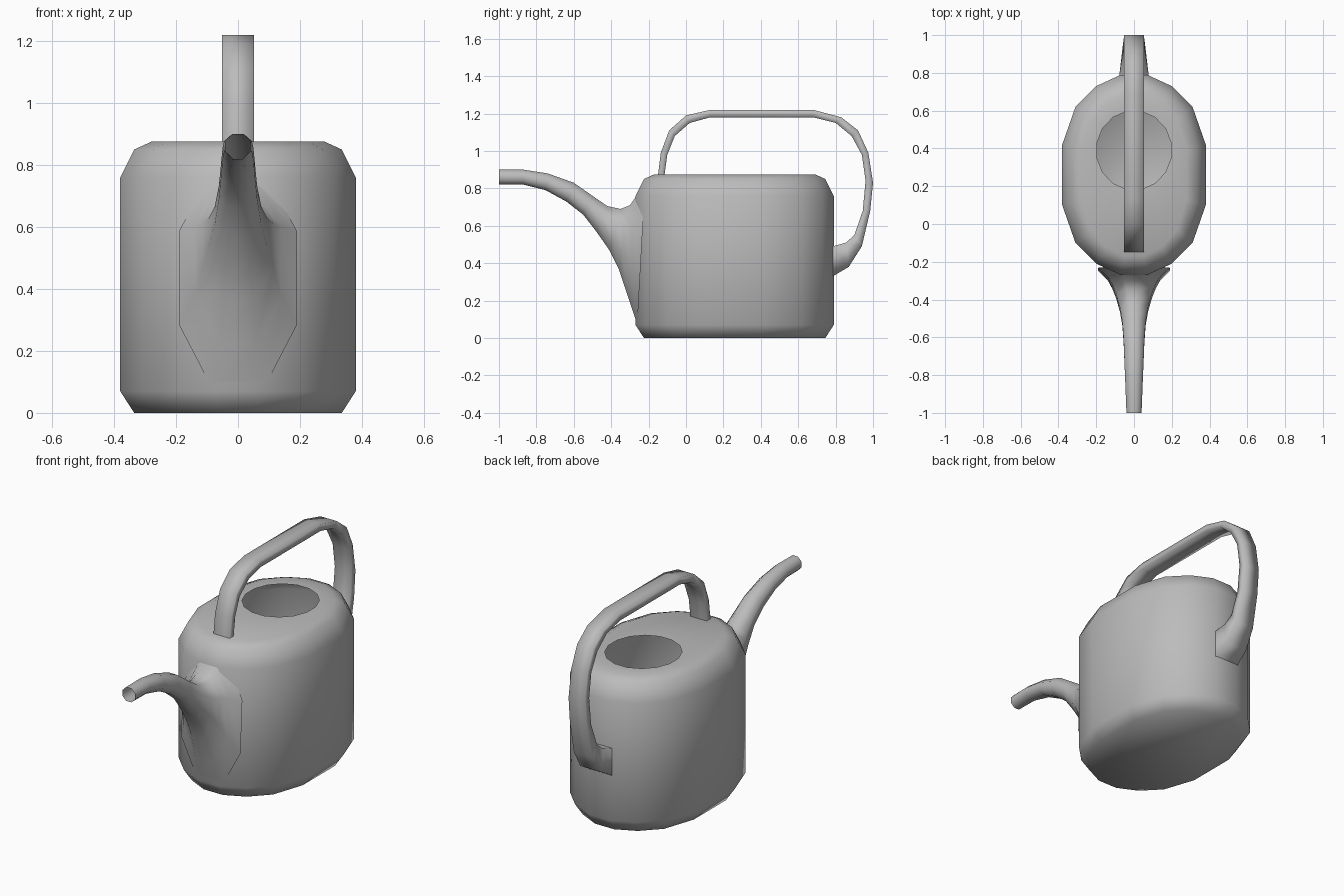
import bpy, bmesh, math
from mathutils import Vector

cube = bpy.data.objects.get("Cube")
if cube:
    bpy.data.objects.remove(cube, do_unlink=True)

grey = bpy.data.materials.new("matte_grey")
grey.use_nodes = True
colour = (0.5, 0.5, 0.5, 1)
grey.diffuse_color = colour
grey.node_tree.nodes["Principled BSDF"].inputs["Base Color"].default_value = colour


def loft(name, rings, cap_first=False):
    """Join equal-sized closed rings into a smooth open shell."""
    bm = bmesh.new()
    loops = [[bm.verts.new(p) for p in ring] for ring in rings]
    n = len(loops[0])
    for a, b in zip(loops, loops[1:]):
        for i in range(n):
            j = (i + 1) % n
            bm.faces.new((a[i], a[j], b[j], b[i]))
    if cap_first:
        bm.faces.new(loops[0][::-1])
    bmesh.ops.recalc_face_normals(bm, faces=bm.faces)
    mesh = bpy.data.meshes.new(name)
    bm.to_mesh(mesh)
    bm.free()
    mesh.materials.append(grey)
    for f in mesh.polygons:
        f.use_smooth = True
    ob = bpy.data.objects.new(name, mesh)
    bpy.context.collection.objects.link(ob)
    return ob


# Body: rounded oval plan, chamfered foot and shoulder, filling hole on top
SIDES = 16
CENTRE_Y = 0.26
quarter = [(0.38, 0.16), (0.31, 0.36), (0.20, 0.47), (0.07, 0.53)]
half = quarter + [(-x, y) for x, y in reversed(quarter)]
plan = half + [(-x, -y) for x, y in half]


def body_ring(inset, z):
    sx, sy = 1 - inset / 0.38, 1 - inset / 0.53
    return [(x * sx, CENTRE_Y + y * sy, z) for x, y in plan]


levels = [(0.045, 0), (0, 0.07), (0, 0.76), (0.045, 0.85), (0.1, 0.875)]
body_rings = [body_ring(i, z) for i, z in levels]
hole = []
for k in range(SIDES):
    a = (k + 0.5) * math.tau / SIDES
    hole.append((0.2 * math.cos(a), 0.39 + 0.21 * math.sin(a), 0.875))
loft("body", body_rings + [hole], cap_first=True)

# Spout: upper point (y, z), lower point (y, z), half width, from root to tip
stations = [
    (-0.22, 0.80, -0.26, 0.07, 0.19),
    (-0.265, 0.76, -0.31, 0.22, 0.14),
    (-0.30, 0.71, -0.36, 0.37, 0.115),
    (-0.35, 0.69, -0.41, 0.47, 0.095),
    (-0.42, 0.705, -0.48, 0.57, 0.075),
    (-0.50, 0.76, -0.55, 0.66, 0.062),
    (-0.60, 0.83, -0.64, 0.73, 0.055),
    (-0.74, 0.88, -0.75, 0.79, 0.05),
    (-0.87, 0.90, -0.87, 0.82, 0.045),
    (-1.0, 0.90, -1.0, 0.82, 0.04),
]
spout = []
for ty, tz, by, bz, w in stations:
    top, low = Vector((0, ty, tz)), Vector((0, by, bz))
    mid, up = (top + low) / 2, (top - low) / 2
    stretch = 1 / math.cos(math.pi / 8)
    ring = []
    for k in range(8):
        a = (k + 0.5) * math.tau / 8
        side = Vector((w * math.cos(a), 0, 0))
        ring.append(mid + (side + up * math.sin(a)) * stretch)
    spout.append(ring)
loft("spout", spout)

# Handle: flat strap bent over the top, flaring where it meets the back
outer = [(-0.15, 0.87), (-0.135, 0.99), (-0.09, 1.11), (0, 1.19), (0.13, 1.22),
         (0.68, 1.22), (0.83, 1.18), (0.92, 1.11), (0.975, 0.99), (1.0, 0.83),
         (0.985, 0.68), (0.94, 0.49), (0.87, 0.38), (0.785, 0.33)]
inner = [(-0.115, 0.87), (-0.10, 0.98), (-0.06, 1.08), (0.02, 1.15), (0.13, 1.18),
         (0.68, 1.18), (0.80, 1.15), (0.885, 1.08), (0.94, 0.98), (0.96, 0.84),
         (0.945, 0.68), (0.90, 0.55), (0.855, 0.51), (0.785, 0.49)]
flare = [0.052] * 10 + [0.054, 0.06, 0.068, 0.078]
strap = []
for (oy, oz), (iy, iz), w in zip(outer, inner, flare):
    strap.append([(-w, oy, oz), (w, oy, oz), (w, iy, iz), (-w, iy, iz)])
loft("handle", strap)
